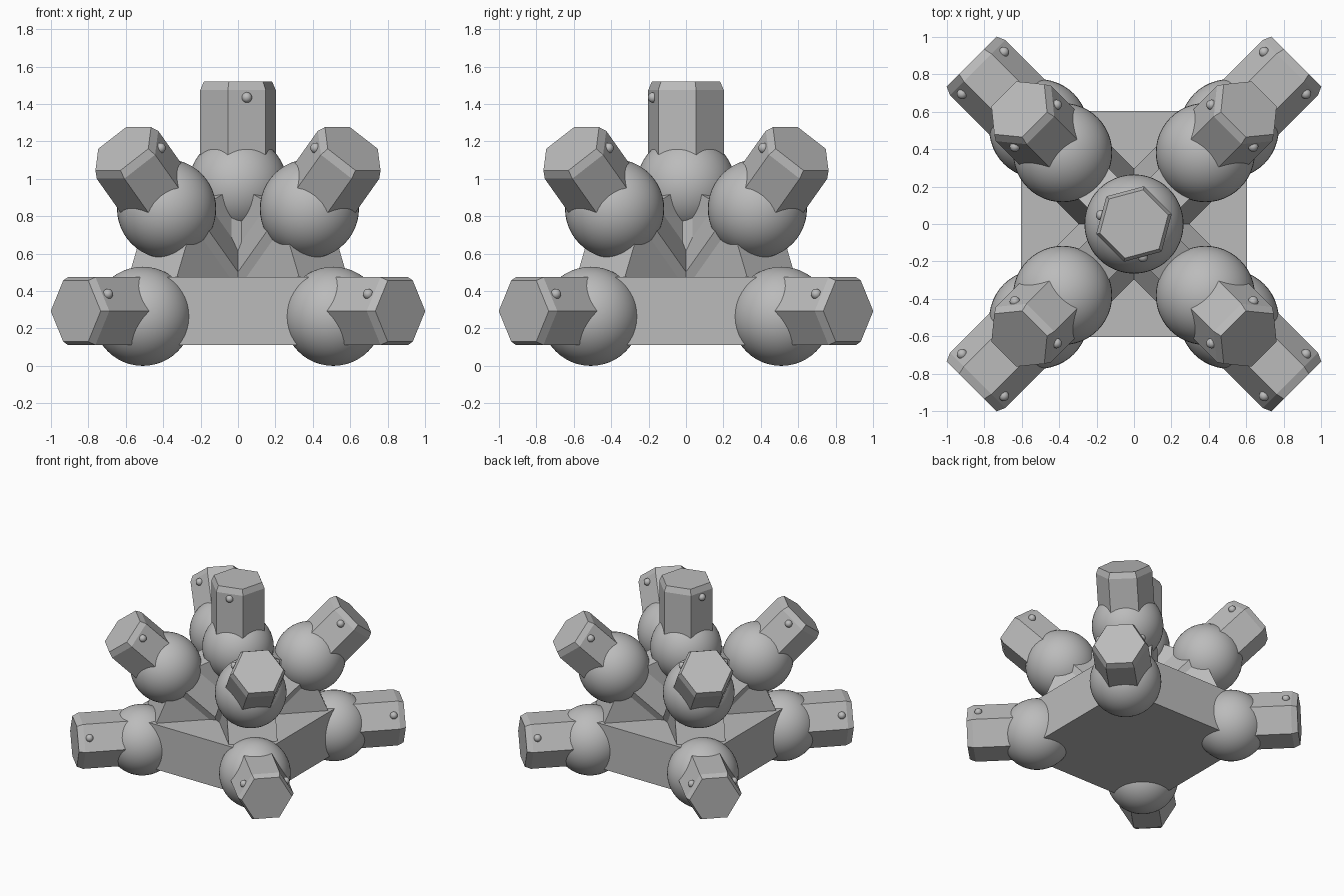
import bpy, bmesh, math
from mathutils import Vector, Matrix

if "Cube" in bpy.data.objects:
    bpy.data.objects.remove(bpy.data.objects["Cube"])

grey = bpy.data.materials.new("plain grey")
grey.diffuse_color = (0.5, 0.5, 0.5, 1)
grey.use_nodes = True
grey.node_tree.nodes["Principled BSDF"].inputs["Base Color"].default_value = grey.diffuse_color

HUB = Vector((0, 0, 0.293))   # common centre of all arms
TUBE_R, TUBE_END = 0.209, 1.227
BALL_R = 0.265
CORNER = 0.72                 # reach of the web plates


def finish(bm, name, smooth=False):
    bmesh.ops.recalc_face_normals(bm, faces=bm.faces[:])
    me = bpy.data.meshes.new(name)
    bm.to_mesh(me)
    bm.free()
    me.materials.append(grey)
    for p in me.polygons:
        p.use_smooth = smooth
    ob = bpy.data.objects.new(name, me)
    bpy.context.collection.objects.link(ob)
    return ob


def frame(az, el):
    """Sideways, upward and outward axes of an arm."""
    a, e = math.radians(az), math.radians(el)
    u = Vector((-math.sin(a), math.cos(a), 0))
    v = Vector((-math.sin(e) * math.cos(a), -math.sin(e) * math.sin(a), math.cos(e)))
    d = Vector((math.cos(e) * math.cos(a), math.cos(e) * math.sin(a), math.sin(e)))
    return u, v, d


def skin(name, rings):
    """Closed solid through rings of equal point count."""
    bm = bmesh.new()
    loops = [[bm.verts.new(p) for p in r] for r in rings]
    n = len(loops[0])
    for a, b in zip(loops, loops[1:]):
        for i in range(n):
            bm.faces.new((a[i], a[(i + 1) % n], b[(i + 1) % n], b[i]))
    bm.faces.new(loops[0][::-1])
    bm.faces.new(loops[-1])
    return finish(bm, name)


def ball(name, centre, r, seg, rings):
    bm = bmesh.new()
    bmesh.ops.create_uvsphere(bm, u_segments=seg, v_segments=rings, radius=r,
                              matrix=Matrix.Translation(centre))
    return finish(bm, name, True)


def arm(label, az, el, start, ball_centre):
    u, v, d = frame(az, el)

    # six-sided tube with a chamfered end
    def ring(r, dist):
        return [HUB + d * dist + (u * math.cos(math.radians(k)) + v * math.sin(math.radians(k))) * r
                for k in range(0, 360, 60)]
    skin(label + "_tube", [ring(TUBE_R, start), ring(TUBE_R, TUBE_END - 0.045),
                           ring(TUBE_R - 0.02, TUBE_END)])
    # joint ball
    ball(label + "_ball", ball_centre, BALL_R, 48, 24)
    # two small studs near the end
    for k in (30, 150):
        n = u * math.cos(math.radians(k)) + v * math.sin(math.radians(k))
        ball(label + "_stud", HUB + d * 1.142 + n * 0.182, 0.028, 16, 10)


def web(label, az, e0, e1, half):
    """Triangular plate between two arm directions."""
    u, _, d0 = frame(az, e0)
    d1 = frame(az, e1)[2]
    tri = [HUB, HUB + d0 * CORNER, HUB + d1 * CORNER]
    skin(label, [[p - u * half for p in tri], [p + u * half for p in tri]])


# square base slab
bm = bmesh.new()
bmesh.ops.create_cube(bm, size=1, matrix=Matrix.Translation(HUB) @ Matrix.Diagonal((1.21, 1.21, 0.365, 1)))
finish(bm, "base_slab")

# four corners: a level arm, a raised arm and the plates joining them
for az in (45, 135, 225, 315):
    a = math.radians(az)
    out = Vector((math.cos(a), math.sin(a), 0))
    arm("low_arm", az, 0, 0.6, out * 0.72 + Vector((0, 0, 0.265)))
    arm("raised_arm", az, 45, 0.0, out * 0.54 + Vector((0, 0, 0.84)))
    web("lower_web", az, 0, 45, 0.1825)
    web("upper_web", az, 45, 90, 0.115)

# upright arm
arm("top_arm", 45, 90, 0.0, Vector((0, 0, 0.965)))
